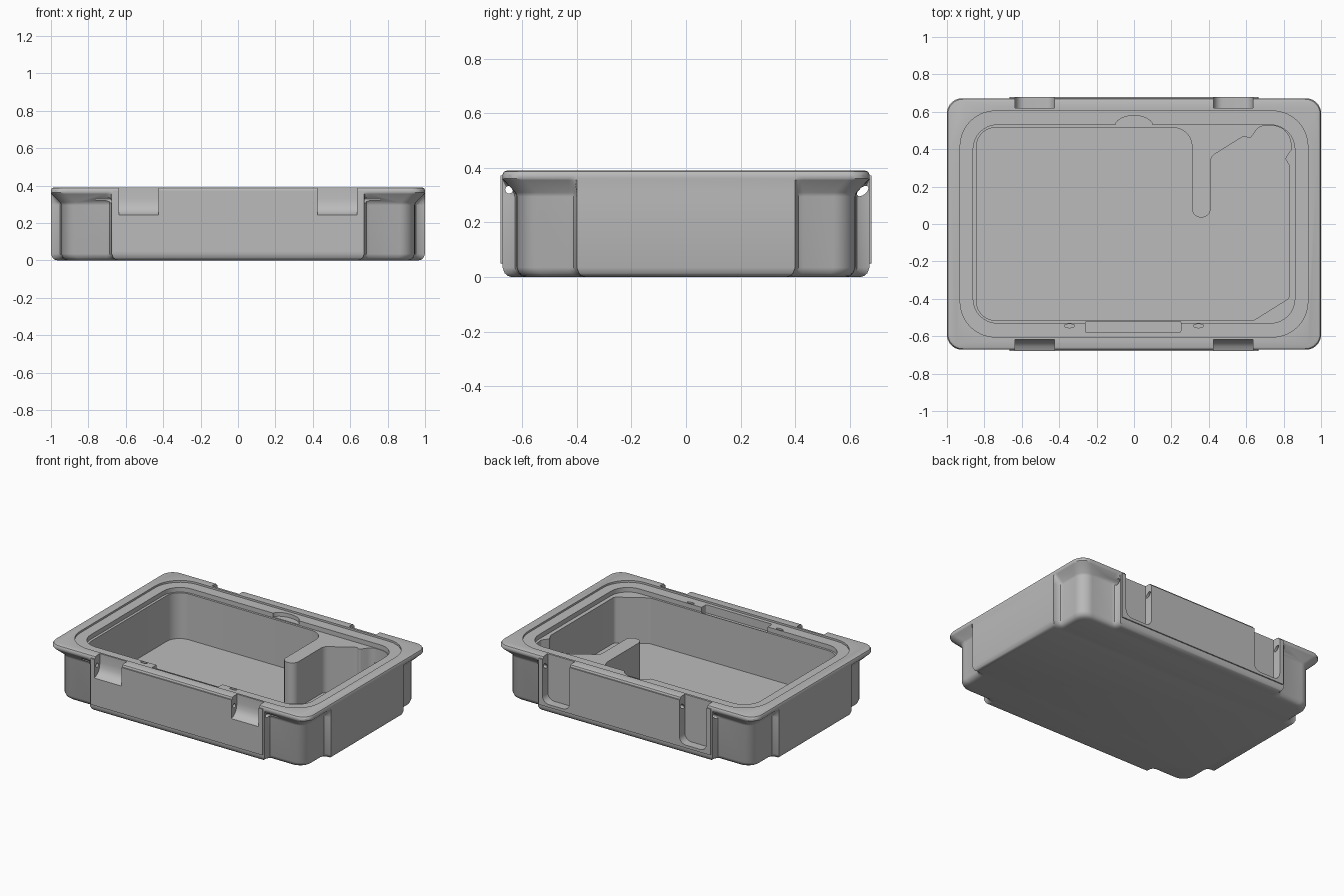
import bpy, bmesh, math
from mathutils import Vector

cube = bpy.data.objects.get("Cube")
if cube:
    bpy.data.objects.remove(cube, do_unlink=True)

grey = bpy.data.materials.new("plain grey")
grey.use_nodes = True
grey.diffuse_color = (0.5, 0.5, 0.5, 1)
grey.node_tree.nodes["Principled BSDF"].inputs["Base Color"].default_value = (0.5, 0.5, 0.5, 1)


def loft(name, rings):
    """Closed solid through rings of equal point count."""
    bm = bmesh.new()
    loops = [[bm.verts.new(p) for p in ring] for ring in rings]
    n = len(loops[0])
    for a, b in zip(loops, loops[1:]):
        for i in range(n):
            j = (i + 1) % n
            bm.faces.new((a[i], a[j], b[j], b[i]))
    bm.faces.new(loops[0])
    bm.faces.new(loops[-1])
    bmesh.ops.recalc_face_normals(bm, faces=bm.faces)
    mesh = bpy.data.meshes.new(name)
    bm.to_mesh(mesh)
    bm.free()
    mesh.materials.append(grey)
    ob = bpy.data.objects.new(name, mesh)
    bpy.context.collection.objects.link(ob)
    return ob


def prism(name, pts, axis, lo, hi):
    """Extrude a 2D outline along the named axis."""
    place = {"x": lambda a, b, h: (h, a, b),
             "y": lambda a, b, h: (a, h, b),
             "z": lambda a, b, h: (a, b, h)}[axis]
    return loft(name, [[place(a, b, h) for a, b in pts] for h in (lo, hi)])


def fillet(corners, steps=8):
    """Round each (x, y, radius) corner of an outline."""
    out = []
    for i, (x, y, r) in enumerate(corners):
        p = Vector((x, y))
        u = (Vector(corners[i - 1][:2]) - p).normalized()
        v = (Vector(corners[(i + 1) % len(corners)][:2]) - p).normalized()
        half = u.angle(v) / 2
        if r == 0:
            out.append(tuple(p))
            continue
        c = p + (u + v).normalized() * r / math.sin(half)
        s = p + u * r / math.tan(half) - c
        e = p + v * r / math.tan(half) - c
        w = math.pi - 2 * half
        for k in range(steps + 1):
            f = k / steps
            out.append(tuple(c + (s * math.sin((1 - f) * w) + e * math.sin(f * w)) / math.sin(w)))
    return out


def rect(x0, x1, y0, y1, r):
    return fillet([(x0, y0, r), (x1, y0, r), (x1, y1, r), (x0, y1, r)])


def oval(cx, cy, rx, ry, tilt=0, n=24):
    pts = []
    for k in range(n):
        a = 2 * math.pi * k / n
        p, q = rx * math.cos(a), ry * math.sin(a)
        pts.append((cx + p * math.cos(tilt) - q * math.sin(tilt),
                    cy + p * math.sin(tilt) + q * math.cos(tilt)))
    return pts


# Outer shell: recessed corner pockets that flare out into the top flange
W, D = 1.0, 0.672


def arc(cx, cy, r):
    return [(cx + r * math.sin(k * math.pi / 16), cy + r * math.cos(k * math.pi / 16)) for k in range(9)]


pocket = ([(0.675, D), (0.678, 0.645), (0.686, 0.627), (0.705, 0.62)] + arc(0.865, 0.54, 0.08)
          + [(0.945, 0.43), (0.952, 0.412), (0.97, 0.402), (W, 0.40)])
flange = ([(0.675, D), (0.68, D), (0.69, D), (0.705, D)] + arc(W - 0.08, D - 0.08, 0.08)
          + [(W, 0.43), (W, 0.42), (W, 0.41), (W, 0.40)])


def shell_ring(z, inset, t):
    q = [(a[0] * t + b[0] * (1 - t) - inset, a[1] * t + b[1] * (1 - t) - inset)
         for a, b in zip(pocket, flange)]
    r = q[::-1]
    loop = (q + [(x, -y) for x, y in r] + [(-x, -y) for x, y in q] + [(-x, y) for x, y in r])
    return [(x, y, z) for x, y in loop]


body = loft("case_body", [shell_ring(*s) for s in (
    (0, 0.035, 1), (0.004, 0.02, 1), (0.014, 0.008, 1), (0.035, 0, 1), (0.295, 0, 1),
    (0.31, 0, 0.9), (0.355, 0, 0.08), (0.362, 0, 0), (0.376, 0, 0), (0.386, 0.005, 0),
    (0.39, 0.016, 0))])


def combine(tool, operation):
    mod = body.modifiers.new(tool.name, "BOOLEAN")
    mod.operation = operation
    mod.solver = "EXACT"
    mod.object = tool
    bpy.context.view_layer.objects.active = body
    bpy.ops.object.modifier_apply(modifier=mod.name)
    bpy.data.objects.remove(tool, do_unlink=True)


def cut(*args):
    combine(prism(*args), "DIFFERENCE")


# Raised plates on the front and back
for s in (-1, 1):
    lo, hi = sorted((s * 0.60, s * 0.68))
    combine(prism("side_plate", rect(-0.665, 0.665, 0.05, 0.372, 0.004), "y", lo, hi), "UNION")

# Lid seat: shallow step, then a deeper ledge
cut("lid_seat", rect(-0.93, 0.93, -0.605, 0.605, 0.19), "z", 0.377, 0.5)
cut("ledge", rect(-0.86, 0.86, -0.53, 0.53, 0.13), "z", 0.345, 0.5)

# Main compartment with divider finger and shaped side pocket
cavity = fillet([
    (-0.842, -0.515, 0.1), (0.64, -0.515, 0.03), (0.832, -0.395, 0.03), (0.832, 0.31, 0.01),
    (0.808, 0.35, 0.015), (0.842, 0.40, 0.015), (0.828, 0.525, 0.1), (0.67, 0.525, 0.06),
    (0.62, 0.455, 0.012), (0.59, 0.472, 0.02), (0.41, 0.36, 0.05), (0.41, 0.035, 0.048),
    (0.31, 0.035, 0.048), (0.31, 0.515, 0.1), (-0.842, 0.515, 0.1)])
cut("compartment", cavity, "z", 0.025, 0.5)

# Front lip cut-out, thumb scoop and small catch slots
cut("lip_cutout", rect(-0.26, 0.25, -0.58, -0.52, 0.008), "z", 0.32, 0.5)
cut("thumb_scoop", oval(0, 0.525, 0.1, 0.055), "z", 0.35, 0.5)
for s in (-1, 1):
    cut("catch_slot", oval(s * 0.345, -0.545, 0.028, 0.01), "z", 0.35, 0.5)

# Latch notches in front, tall hinge notches behind
scoop = [(-0.75, 0.24), (-0.68, 0.242), (-0.655, 0.252), (-0.635, 0.27), (-0.623, 0.295),
         (-0.618, 0.33), (-0.618, 0.5), (-0.75, 0.5)]
for s in (-1, 1):
    lo, hi = sorted((s * 0.425, s * 0.635))
    cut("latch_notch", scoop, "x", lo, hi)
    cut("hinge_notch", rect(lo, hi, 0.07, 0.6, 0.05), "y", 0.62, 0.75)

# Pin bores running lengthwise
cut("front_pin_bore", oval(-0.648, 0.32, 0.014, 0.014), "x", -0.76, 0.76)
cut("back_pin_slot", oval(0.647, 0.315, 0.025, 0.013, 0.7), "x", -0.76, 0.76)

# Smooth shading with crisp edges
bpy.ops.object.select_all(action="DESELECT")
body.select_set(True)
bpy.context.view_layer.objects.active = body
bpy.ops.object.shade_smooth_by_angle(angle=math.radians(35))
